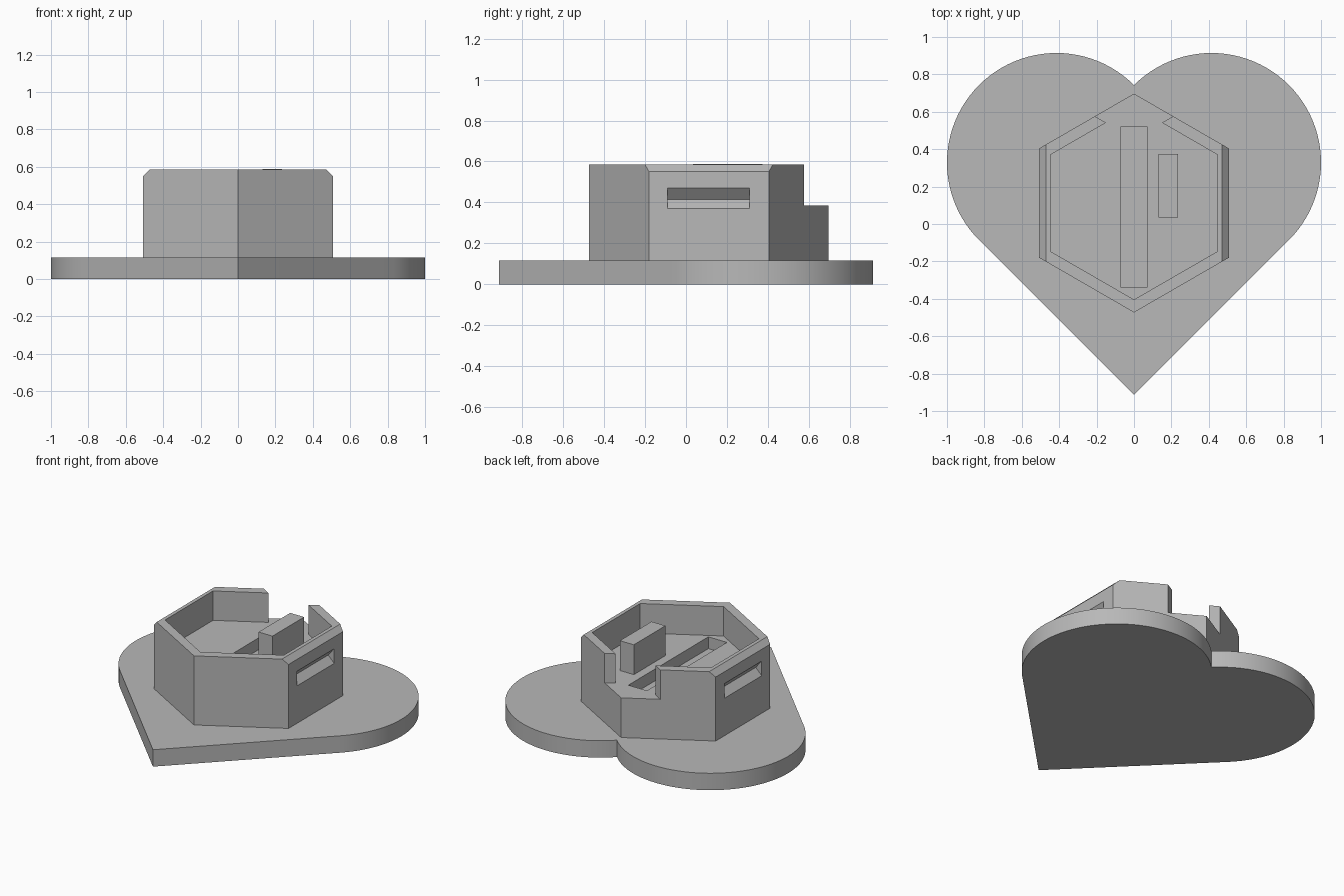
import bpy, math
from mathutils import Vector

cube = bpy.data.objects.get("Cube")
if cube:
    bpy.data.objects.remove(cube, do_unlink=True)

grey = bpy.data.materials.new("plain grey")
grey.use_nodes = True
GREY = (0.48, 0.48, 0.48, 1)
grey.diffuse_color = GREY
grey.node_tree.nodes["Principled BSDF"].inputs["Base Color"].default_value = GREY

PLATE, FLOOR, RIM = 0.115, 0.385, 0.585
CY = 0.112            # centre of the hexagon along y
R_OUT, R_IN = 0.585, 0.516


def prism(name, profile, lo, hi, place=lambda a, b, c: (a, b, c)):
    """Extrude a closed 2D profile from lo to hi; place maps it into space."""
    n = len(profile)
    verts = [place(a, b, c) for c in (lo, hi) for a, b in profile]
    faces = [list(range(n))[::-1], list(range(n, 2 * n))]
    faces += [[i, (i + 1) % n, n + (i + 1) % n, n + i] for i in range(n)]
    mesh = bpy.data.meshes.new(name)
    mesh.from_pydata(verts, [], faces)
    # Keep normals outward whatever the placement
    a, b, c = (Vector(place(*v)) for v in ((1, 0, 0), (0, 1, 0), (0, 0, 1)))
    if a.cross(b).dot(c) < 0:
        mesh.flip_normals()
    mesh.materials.append(grey)
    obj = bpy.data.objects.new(name, mesh)
    bpy.context.collection.objects.link(obj)
    return obj


def box(name, x0, x1, y0, y1, z0, z1):
    return prism(name, [(x0, y0), (x1, y0), (x1, y1), (x0, y1)], z0, z1)


def activate(obj):
    bpy.ops.object.select_all(action='DESELECT')
    obj.select_set(True)
    bpy.context.view_layer.objects.active = obj


def cut(target, cutter):
    mod = target.modifiers.new("cut", 'BOOLEAN')
    mod.operation, mod.solver, mod.object = 'DIFFERENCE', 'EXACT', cutter
    activate(target)
    bpy.ops.object.modifier_apply(modifier=mod.name)
    bpy.data.objects.remove(cutter, do_unlink=True)


def hexagon(radius):
    angles = [math.radians(30 + 60 * i) for i in range(6)]
    return [(radius * math.cos(t), CY + radius * math.sin(t)) for t in angles]


# Heart base: two half circles on the upper sides of a tilted square
r = 2 - math.sqrt(2)
c = r / math.sqrt(2)
cy = 1.5 * c - c * 1.5 + (2 * c + r) / 2 + c / 2 - c * 0.5 - c * 0.5 - r / 2 + r / 2
cy = (3 * c - r) / 2   # centres top and tip about y = 0
STEPS = 48
right = [(c + r * math.cos(t), cy + r * math.sin(t))
         for t in (math.radians(-45 + 180 * i / STEPS) for i in range(STEPS + 1))]
left = [(-x, y) for x, y in reversed(right[:-1])]
heart = prism("heart_base", [(0, cy - 3 * c)] + right + left, 0, PLATE)
activate(heart)
bpy.ops.object.shade_smooth_by_angle(angle=math.radians(30))

# Hexagonal housing with a hollow
body = prism("hex_housing", hexagon(R_OUT), PLATE - 0.05, RIM)
cut(body, prism("hollow", hexagon(R_IN), FLOOR, 1))

# V-shaped opening at the back corner, with sides parallel to the walls
slope = math.tan(math.radians(30))
cut(body, prism("back_opening", [(0, 0.455), (0.8, 0.455 + 0.8 * slope),
                                 (-0.8, 0.455 + 0.8 * slope)], FLOOR, 1))

# Long trench in the floor
cut(body, box("trench", -0.07, 0.07, -0.34, 0.52, FLOOR - 0.08, FLOOR + 0.1))

# Chamfered rims and V grooves on both sides
side = R_OUT * math.cos(math.radians(30))
for s in (1, -1):
    def along_y(x, z, y, s=s):
        return (s * x, y, z)
    cut(body, prism("rim_chamfer", [(side - 0.085, RIM + 0.05), (side + 0.05, RIM - 0.085),
                                    (side + 0.05, RIM + 0.05)], -1, 1, along_y))
    cut(body, prism("side_groove", [(side + 0.01, 0.36), (side + 0.01, 0.481),
                                    (side, 0.47), (side - 0.045, 0.415),
                                    (side, 0.37)], -0.09, 0.31, along_y))

# Upright block standing on the floor
box("inner_block", 0.13, 0.235, 0.035, 0.375, FLOOR - 0.02, RIM + 0.003)
